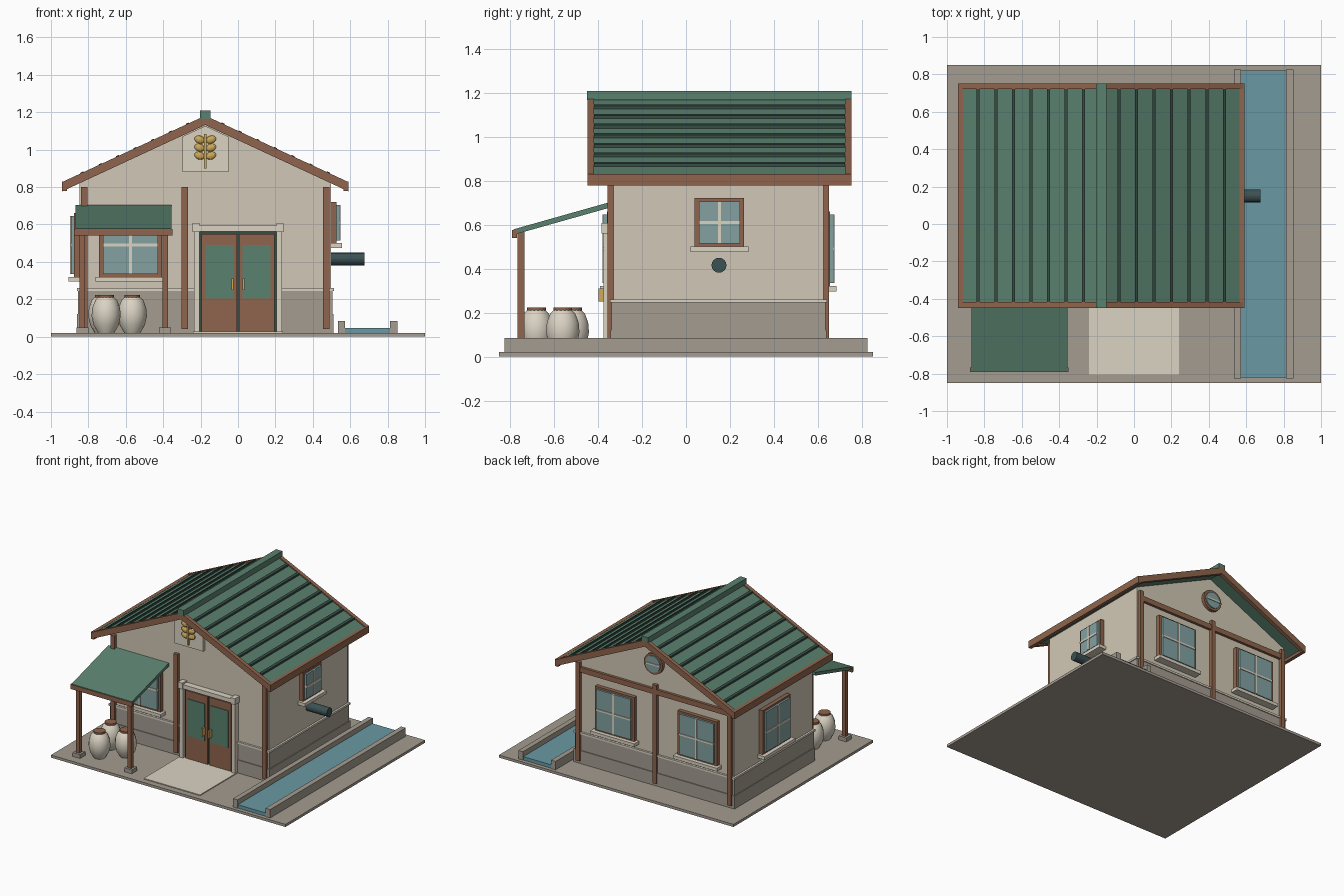
import bpy, bmesh, math
from mathutils import Matrix, Vector

if "Cube" in bpy.data.objects:
    bpy.data.objects.remove(bpy.data.objects["Cube"])


def mat(name, r, g, b):
    m = bpy.data.materials.new(name)
    m.diffuse_color = tuple((c / 255) ** 2.2 for c in (r, g, b)) + (1,)
    m.use_nodes = True
    m.node_tree.nodes["Principled BSDF"].inputs["Base Color"].default_value = m.diffuse_color
    return m


PLASTER = mat("plaster", 208, 198, 180)
CREAM = mat("cream", 218, 210, 194)
STONE = mat("stone", 163, 155, 143)
WOOD = mat("wood", 142, 101, 78)
GREEN = mat("green", 90, 128, 110)
DARK = mat("dark_green", 58, 78, 70)
GLASS = mat("glass", 130, 160, 160)
WATER = mat("water", 105, 152, 162)
GOLD = mat("gold", 205, 168, 90)
METAL = mat("metal", 62, 82, 84)


def finish(name, bm, m):
    bmesh.ops.recalc_face_normals(bm, faces=bm.faces)
    me = bpy.data.meshes.new(name)
    bm.to_mesh(me)
    bm.free()
    me.materials.append(m)
    ob = bpy.data.objects.new(name, me)
    bpy.context.collection.objects.link(ob)
    return ob


def box(name, x0, x1, y0, y1, z0, z1, m, M=Matrix()):
    bm = bmesh.new()
    c = Vector((x0 + x1, y0 + y1, z0 + z1)) / 2
    bmesh.ops.create_cube(bm, size=1, matrix=M @ Matrix.Translation(c)
                          @ Matrix.Diagonal((x1 - x0, y1 - y0, z1 - z0, 1)))
    return finish(name, bm, m)


def prism(name, pts, a, b, m, axis="y"):
    # profile in xz extruded along y, or profile in yz extruded along x
    bm = bmesh.new()
    co = (lambda p, t: (p[0], t, p[1])) if axis == "y" else (lambda p, t: (t, p[0], p[1]))
    r0 = [bm.verts.new(co(p, a)) for p in pts]
    r1 = [bm.verts.new(co(p, b)) for p in pts]
    bm.faces.new(r0)
    bm.faces.new(r1)
    for i in range(len(pts)):
        j = (i + 1) % len(pts)
        bm.faces.new((r0[i], r0[j], r1[j], r1[i]))
    return finish(name, bm, m)


def cylinder(name, r, depth, M, m, n=16):
    bm = bmesh.new()
    bmesh.ops.create_cone(bm, cap_ends=True, segments=n, radius1=r, radius2=r, depth=depth, matrix=M)
    return finish(name, bm, m)


def window(name, x, y, z, w, h, turn):
    # built facing -y, then turned to its wall
    M = Matrix.Translation((x, y, z)) @ Matrix.Rotation(math.radians(turn), 4, "Z")
    w, h = w / 2, h / 2
    box(name + "_frame", -w, w, -.03, .01, -h, h, WOOD, M)
    box(name + "_glass", -w + .02, w - .02, -.045, 0, -h + .015, h - .015, GLASS, M)
    box(name + "_mullion", -.007, .007, -.05, -.03, -h + .015, h - .015, CREAM, M)
    box(name + "_crossbar", -w + .02, w - .02, -.05, -.03, -.007, .007, CREAM, M)
    box(name + "_sill", -w - .02, w + .02, -.06, .01, -h - .025, -h, CREAM, M)


CX, SLOPE = -.175, .464   # ridge position and roof pitch


def chevron(top, half, thick):
    e = top - half * SLOPE
    return [(CX - half, e), (CX, top), (CX + half, e),
            (CX + half, e - thick), (CX, top - thick), (CX - half, e - thick)]


# ground slab, doorstep and water channel
box("ground_slab", -1, 1, -.85, .85, 0, .02, STONE)
box("doorstep", -.24, .24, -.805, -.33, .02, .027, CREAM)
box("channel_wall_inner", .535, .573, -.825, .825, .02, .085, STONE)
box("channel_wall_outer", .813, .852, -.825, .825, .02, .085, STONE)
box("channel_water", .573, .813, -.82, .82, .02, .046, WATER)

# walls and stone plinth
WX0, WX1, WY0, WY1 = -.847, .497, -.33, .625
prism("walls", [(WX0, .02), (WX1, .02), (WX1, .83), (CX, 1.142), (WX0, .83)], WY0, WY1, PLASTER)
for name, d, z0, z1, m in (("plinth_foot", .014, .02, .12, STONE),
                           ("plinth", .008, .02, .245, STONE),
                           ("plinth_cap", .015, .245, .26, CREAM)):
    box(name, WX0 - d, WX1 + d, WY0 - d, WY1 + d, z0, z1, m)

# timber posts and back beam
for i, x in enumerate((-.822, -.285, .471)):
    box(f"front_post_{i}", x - .017, x + .017, -.357, -.325, .04, .80, WOOD)
for i, x in enumerate((-.822, -.185, .471)):
    box(f"back_post_{i}", x - .017, x + .017, .62, .65, .04, .80, WOOD)
box("back_beam", -.82, .47, .62, .645, .725, .765, WOOD)

# roof: sheet, bargeboards, eaves, ribs and ridge
prism("roof_sheet", chevron(1.172, .75, .03), -.43, .73, GREEN)
prism("bargeboard_front", chevron(1.182, .765, .05), -.448, -.418, WOOD)
prism("bargeboard_back", chevron(1.182, .765, .05), .722, .752, WOOD)
for s, side in ((-1, "left"), (1, "right")):
    a, b = sorted((CX + s * .74, CX + s * .767))
    box(f"eave_board_{side}", a, b, -.448, .752, .778, .83, WOOD)
    for k in range(1, 8):
        u = .094 * k
        p = [(CX + s * (u + du), 1.172 - SLOPE * (u + du) + dz)
             for du, dz in ((-.008, -.005), (.008, -.005), (.008, .014), (-.008, .014))]
        prism(f"roof_rib_{side}_{k}", p, -.418, .722, DARK)
box("ridge_cap", CX - .027, CX + .027, -.45, .752, 1.165, 1.208, GREEN)

# windows
window("front_window", -.575, WY0, .49, .335, .34, 0)
window("right_window", WX1, .152, .61, .225, .22, 90)
window("left_window", WX0, .15, .49, .335, .34, -90)
window("back_window_a", .15, WY1, .49, .335, .34, 180)
window("back_window_b", -.555, WY1, .49, .335, .34, 180)

# round gable window at the back
R = Matrix.Rotation(math.pi / 2, 4, "X")
cylinder("round_window_frame", .08, .04, Matrix.Translation((CX, .63, .96)) @ R, WOOD, 20)
cylinder("round_window_glass", .063, .05, Matrix.Translation((CX, .632, .96)) @ R, GLASS, 20)
box("round_window_bar", CX - .063, CX + .063, .64, .662, .954, .966, CREAM)

# double door with surround
box("door_frame", -.207, .207, -.352, -.32, .02, .563, DARK)
for s, side in ((-1, "left"), (1, "right")):
    def sbox(n, a, b, *r):
        a, b = sorted((s * a, s * b))
        box(f"{n}_{side}", a, b, *r)
    sbox("door_leaf", .006, .195, -.364, -.33, .025, .55, WOOD)
    sbox("door_panel", .025, .175, -.37, -.35, .205, .49, GREEN)
    sbox("door_handle", .024, .036, -.397, -.36, .25, .31, GOLD)
    sbox("door_jamb", .207, .235, -.375, -.33, .02, .565, CREAM)
    sbox("door_corner_block", .205, .243, -.385, -.33, .56, .608, CREAM)
box("door_lintel", -.21, .21, -.378, -.33, .563, .595, CREAM)

# gable plaque with grain ear
prism("plaque", [(CX - .123, .88), (CX + .123, .88), (CX + .123, 1.07), (CX, 1.127), (CX - .123, 1.07)],
      -.35, -.325, CREAM)
box("grain_stem", CX - .006, CX + .006, -.362, -.345, .90, 1.085, GOLD)
for i, z in enumerate((.968, 1.011, 1.054)):
    for s in (-1, 1):
        bm = bmesh.new()
        bmesh.ops.create_uvsphere(bm, u_segments=10, v_segments=6, radius=1,
                                  matrix=Matrix.Translation((CX + s * .03, -.355, z))
                                  @ Matrix.Rotation(-s * .35, 4, "Y")
                                  @ Matrix.Diagonal((.03, .014, .021, 1)))
        finish(f"grain_{i}_{'left' if s < 0 else 'right'}", bm, GOLD)

# awning on two posts
prism("awning_sheet", [(-.335, .705), (-.785, .578), (-.785, .553), (-.335, .68)], -.87, -.355, GREEN, "x")
box("awning_beam", -.877, -.35, -.79, -.768, .54, .575, WOOD)
for i, x in enumerate((-.832, -.39)):
    box(f"awning_post_{i}", x - .015, x + .015, -.765, -.735, .045, .572, WOOD)
    box(f"awning_foot_{i}", x - .032, x + .032, -.782, -.718, .02, .05, STONE)

# outlet pipe over the channel
cylinder("outlet_pipe", .034, .19, Matrix.Translation((.58, .15, .415)) @ Matrix.Rotation(math.pi / 2, 4, "Y"), METAL)

# storage jars
JAR = [(0, .02), (.55, .02), (.86, .062), (1, .11), (.95, .155), (.75, .195), (.5, .214), (0, .214)]
for i, (x, y, r) in enumerate(((-.705, -.68, .078), (-.565, -.56, .078), (-.725, -.515, .076))):
    bm = bmesh.new()
    vs = [bm.verts.new((x + p[0] * r, y, p[1])) for p in JAR]
    es = [bm.edges.new(e) for e in zip(vs, vs[1:])]
    bmesh.ops.spin(bm, geom=vs + es, cent=(x, y, 0), axis=(0, 0, 1), angle=math.tau, steps=14)
    bmesh.ops.remove_doubles(bm, verts=bm.verts, dist=1e-4)
    ob = finish(f"jar_{i}", bm, CREAM)
    bpy.context.view_layer.objects.active = ob
    ob.select_set(True)
    bpy.ops.object.shade_smooth_by_angle(angle=math.radians(40))
    ob.select_set(False)
    cylinder(f"jar_lid_{i}", r * .55, .014, Matrix.Translation((x, y, .217)), WOOD, 14)
